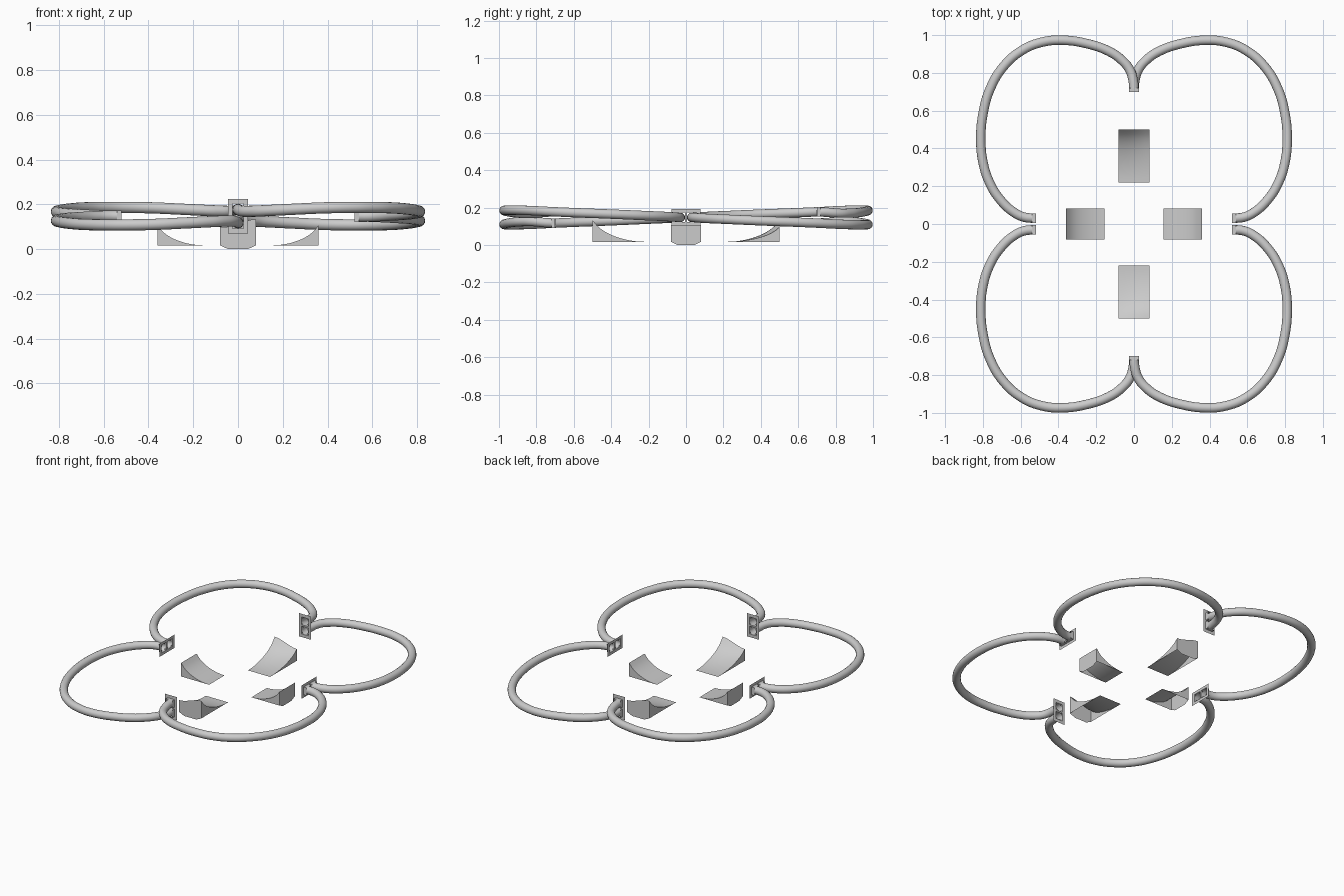
import bpy, math
from mathutils import Matrix

if "Cube" in bpy.data.objects:
    bpy.data.objects.remove(bpy.data.objects["Cube"])


def make_object(name, verts, faces, smooth=True):
    mesh = bpy.data.meshes.new(name)
    mesh.from_pydata(verts, [], faces)
    mesh.update()
    ob = bpy.data.objects.new(name, mesh)
    bpy.context.collection.objects.link(ob)
    bpy.ops.object.select_all(action='DESELECT')
    ob.select_set(True)
    bpy.context.view_layer.objects.active = ob
    if smooth:
        bpy.ops.object.shade_smooth_by_angle(angle=math.radians(35))
    return ob


# Looping tubes: plan path of one quadrant, with height offset from mid level
MID = 0.147
PATH = [(0, .70, .03), (.003, .75, .028), (.022, .815, .022), (.065, .868, .022), (.13, .913, .025),
        (.25, .955, .031), (.38, .973, .037), (.49, .962, .039), (.595, .918, .039),
        (.69, .835, .037), (.762, .715, .031), (.80, .58, .025), (.811, .45, .020),
        (.80, .33, .015), (.765, .22, .010), (.705, .125, .006), (.63, .058, .002),
        (.58, .036, 0), (.525, .03, 0)]


def tube(name, sx, sy):
    lift = -1 if sx * sy > 0 else 1
    cu = bpy.data.curves.new(name, 'CURVE')
    cu.dimensions = '3D'
    cu.bevel_depth = 0.025
    cu.bevel_resolution = 6
    cu.resolution_u = 6
    sp = cu.splines.new('BEZIER')
    sp.bezier_points.add(len(PATH) - 1)
    for bp, (x, y, h) in zip(sp.bezier_points, PATH):
        bp.co = (sx * x, sy * y, MID + lift * h)
        bp.handle_left_type = bp.handle_right_type = 'AUTO'
    ob = bpy.data.objects.new(name, cu)
    bpy.context.collection.objects.link(ob)


for sx in (1, -1):
    for sy in (1, -1):
        tube(f"tube_{'right' if sx > 0 else 'left'}_{'back' if sy > 0 else 'front'}", sx, sy)


# Port plates: thin flat frame with two square openings that continue outward as short collars
def port_plate(name, matrix):
    us = [-.077, -.056, -.005, .005, .056, .077]
    vs = [-.044, -.0255, .0255, .044]
    depth = (0, .02)
    nu, nv = len(us), len(vs)
    verts = [matrix @ Matrix.Translation((u, v, w)).to_translation()
             for w in depth for v in vs for u in us]
    idx = lambda i, j, k: k * nu * nv + j * nu + i
    faces = []
    for i in range(nu - 1):
        for j in range(nv - 1):
            c = [(i, j), (i + 1, j), (i + 1, j + 1), (i, j + 1)]
            if j == 1 and i in (1, 3):
                for n in range(4):
                    a, b = c[n], c[(n + 1) % 4]
                    faces.append([idx(*a, 0), idx(*b, 0), idx(*b, 1), idx(*a, 1)])
            else:
                faces.append([idx(*p, 0) for p in reversed(c)])
    ob = make_object(name, verts, faces, False)
    # drop the unused outer corner points
    bpy.ops.object.mode_set(mode='EDIT')
    bpy.ops.mesh.select_all(action='SELECT')
    bpy.ops.mesh.delete_loose()
    bpy.ops.object.mode_set(mode='OBJECT')


# columns: long side, short side, outward direction
upright = Matrix(((0, 1, 0), (0, 0, 1), (1, 0, 0))).to_4x4()
level = Matrix(((0, 0, 1), (1, 0, 0), (0, 1, 0))).to_4x4()
for k, (long_name, short_name) in enumerate([("back", "right"), ("front", "left")]):
    turn = Matrix.Translation((0, 0, MID)) @ Matrix.Rotation(math.pi * k, 4, 'Z')
    port_plate("port_plate_" + long_name, turn @ Matrix.Translation((0, .70, 0)) @ upright)
    port_plate("port_plate_" + short_name, turn @ Matrix.Translation((.52, 0, 0)) @ level)


# Curved ramps: open shells with a concave top and a back wall; banked ones tilt sideways
def ramp(name, near, far, low, high, angle):
    base, half, steps, cols = .017, .081, 12, 8
    rot = Matrix.Rotation(angle, 4, 'Z')
    verts, faces = [], []
    add = lambda x, y, z: verts.append(rot @ Matrix.Translation((x, y, z)).to_translation())
    for s in range(steps + 1):
        t = s / steps
        for c in range(cols + 1):
            f = c / cols
            e = f * f * (3 - 2 * f)
            top = high + (low - high) * e
            rise = .75 * t ** 2.0 + .25 * t ** 8
            add(half * (2 * f - 1), near + (far - near) * t, base + (top - base) * rise)
    w = cols + 1
    for s in range(steps):
        for c in range(cols):
            a = s * w + c
            faces.append((a, a + 1, a + w + 1, a + w))
    # side walls
    for c, x in ((0, -half), (cols, half)):
        start = len(verts)
        for s in range(1, steps + 1):
            add(x, near + (far - near) * s / steps, base)
        for s in range(steps):
            top = [s * w + c, (s + 1) * w + c]
            low_v = [start + s] + ([start + s - 1] if s else [])
            face = top + low_v
            faces.append(face if c == 0 else face[::-1])
        if c == 0:
            left_foot = len(verts) - 1
    right_foot = len(verts) - 1
    # back wall with a dropped lower edge
    add(half * .55, far, 0)
    add(-half * .55, far, 0)
    n = len(verts)
    faces.append(([steps * w + c for c in range(w)] + [right_foot, n - 2, n - 1, left_foot]))
    make_object(name, verts, faces)


ramp("ramp_back", .22, .50, .095, .133, 0)
ramp("ramp_front", .22, .50, .095, .133, math.pi)
ramp("ramp_right", .155, .36, .107, .107, -math.pi / 2)
ramp("ramp_left", .155, .36, .107, .107, math.pi / 2)
